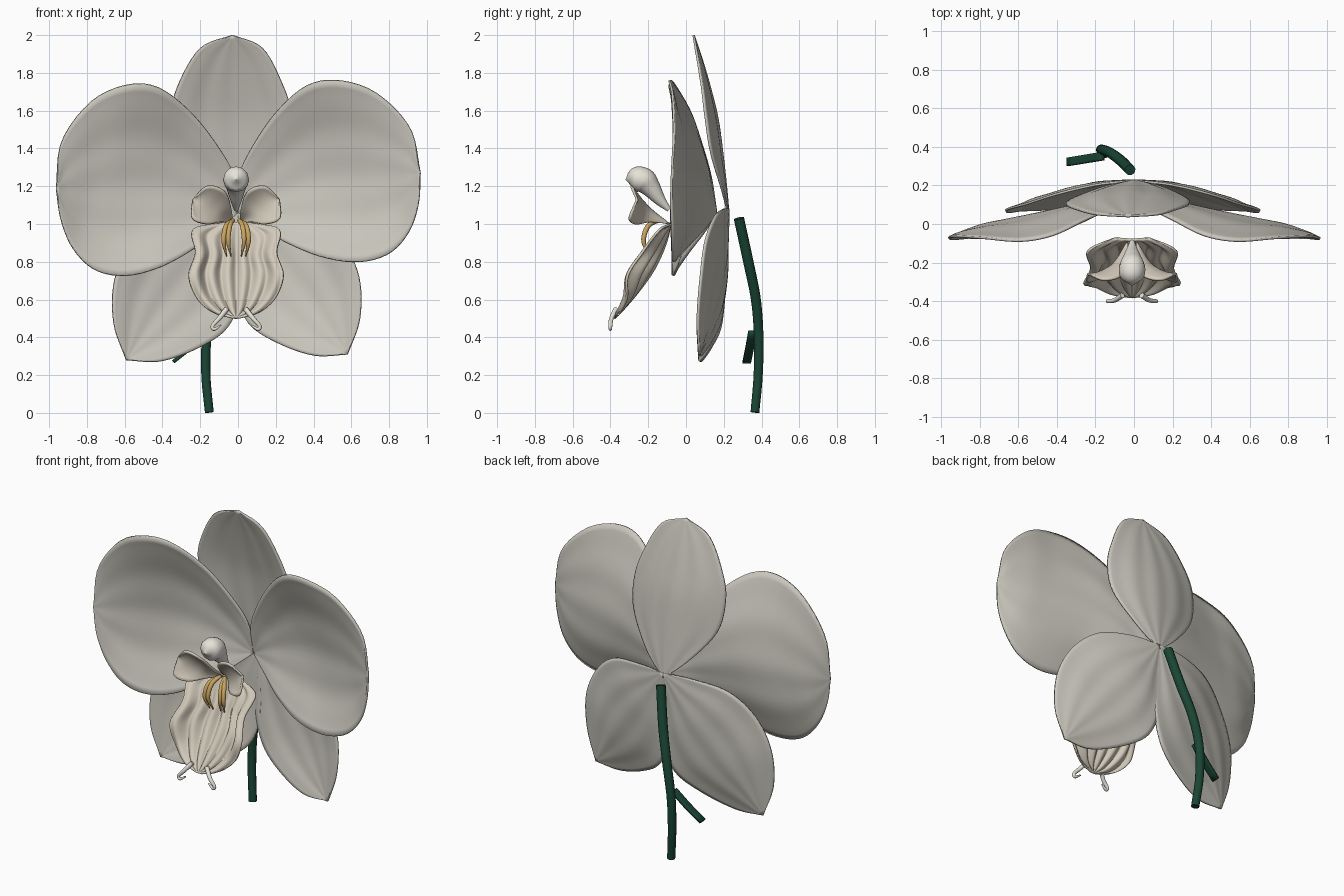
import bpy, bmesh, math
from mathutils import Vector

if "Cube" in bpy.data.objects:
    bpy.data.objects.remove(bpy.data.objects["Cube"])


def material(name, rgb):
    m = bpy.data.materials.new(name)
    m.diffuse_color = (*rgb, 1)
    m.use_nodes = True
    m.node_tree.nodes["Principled BSDF"].inputs["Base Color"].default_value = m.diffuse_color
    return m


PETAL = material("petal_white", (0.58, 0.56, 0.50))
LIP = material("lip_cream", (0.66, 0.60, 0.50))
PALE = material("column_white", (0.80, 0.77, 0.70))
GOLD = material("gold", (0.60, 0.38, 0.12))
GREEN = material("stem_green", (0.010, 0.060, 0.035))


def spline(pts, n):
    """Catmull-Rom through points of any dimension, n + 1 samples."""
    p = [Vector(q) for q in pts]
    p = [2 * p[0] - p[1]] + p + [2 * p[-1] - p[-2]]
    segs, out = len(pts) - 1, []
    for k in range(n + 1):
        f = k / n * segs
        i = min(int(f), segs - 1)
        t = f - i
        a, b, c, d = p[i:i + 4]
        out.append(0.5 * (2 * b + (c - a) * t + (2 * a - 5 * b + 4 * c - d) * t * t
                          + (3 * b - a - 3 * c + d) * t ** 3))
    return out


def sheet(name, left, mid, right, mat, ripple=0.003, waves=4, nu=36, nv=28, thick=0.012):
    """Thin petal lofted across two edge curves and a midrib."""
    a, m, b = (spline(c, nu) for c in (left, mid, right))
    bm = bmesh.new()
    rows = []
    for i in range(nu + 1):
        row = []
        for j in range(nv + 1):
            s = 2 * j / nv - 1
            v = a[i] * (s * (s - 1) / 2) + m[i] * (1 - s * s) + b[i] * (s * (s + 1) / 2)
            v.y += ripple * math.cos(waves * math.pi * s) * math.sin(math.pi * i / nu)
            row.append(bm.verts.new(v))
        rows.append(row)
    for r, q in zip(rows, rows[1:]):
        for j in range(nv):
            bm.faces.new((r[j], r[j + 1], q[j + 1], q[j]))
    bmesh.ops.remove_doubles(bm, verts=bm.verts, dist=0.0004)
    bmesh.ops.recalc_face_normals(bm, faces=bm.faces)
    for f in bm.faces:
        f.smooth = True
    me = bpy.data.meshes.new(name)
    bm.to_mesh(me)
    bm.free()
    me.materials.append(mat)
    ob = bpy.data.objects.new(name, me)
    bpy.context.collection.objects.link(ob)
    mod = ob.modifiers.new("thickness", "SOLIDIFY")
    mod.thickness, mod.offset = thick, 0
    return ob


def tube(name, pts, mat, n=24):
    """Round tube through (x, y, z, radius) points."""
    cu = bpy.data.curves.new(name, "CURVE")
    cu.dimensions, cu.bevel_depth, cu.bevel_resolution = "3D", 1, 4
    cu.use_fill_caps = True
    sp = cu.splines.new("POLY")
    sp.points.add(n)
    for q, v in zip(sp.points, spline(pts, n)):
        q.co = (v[0], v[1], v[2], 1)
        q.radius = max(v[3], 0.001)
    cu.materials.append(mat)
    ob = bpy.data.objects.new(name, cu)
    bpy.context.collection.objects.link(ob)
    bpy.ops.object.select_all(action="DESELECT")
    bpy.context.view_layer.objects.active = ob
    ob.select_set(True)
    bpy.ops.object.convert(target="MESH")
    bpy.ops.object.shade_smooth_by_angle(angle=math.radians(50))


def mirror(pts, rot=0, sx=1, sz=1, z0=1.07):
    """Mirror in x, then stretch and turn about the flower's centre."""
    out = []
    for x, y, z in pts:
        x, z = -x * sx, (z - z0) * sz
        out.append((x - rot * z, y, z0 + z + rot * x))
    return out


# Two broad side petals
base, tip = (0.0, 0.16, 1.06), (0.965, -0.075, 1.27)
up = [base, (0, .13, 1.24), (.07, .085, 1.40), (.2, .02, 1.59), (.36, -.06, 1.73),
      (.53, -.09, 1.76), (.73, -.075, 1.695), (.91, -.065, 1.51), tip]
mid = [base, (.1, .13, 1.12), (.22, .11, 1.17), (.36, .08, 1.22), (.5, .05, 1.25),
       (.65, .02, 1.26), (.78, -.005, 1.26), (.9, -.045, 1.26), tip]
low = [base, (.12, .10, .98), (.27, .02, .895), (.45, -.045, .825), (.64, -.07, .80),
       (.8, -.075, .845), (.905, -.075, .96), (.955, -.08, 1.11), tip]
sheet("petal_right", up, mid, low, PETAL)
sheet("petal_left", *[mirror(c, 0.1, 0.975, 1.04) for c in (up, mid, low)], PETAL)

# Two lower sepals
base, tip = (0.0, 0.225, 1.08), (0.58, 0.07, 0.31)
up = [base, (.2, .20, 1.08), (.4, .15, 1.04), (.55, .10, .91), (.64, .075, .72),
      (.645, .06, .5), tip]
mid = [base, (.1, .22, .95), (.2, .21, .83), (.31, .18, .70), (.4, .15, .58),
       (.49, .11, .45), tip]
low = [base, (-.01, .21, .88), (-.015, .20, .66), (.05, .18, .48), (.2, .13, .375),
       (.4, .08, .305), tip]
sheet("lower_sepal_right", up, mid, low, PETAL)
sheet("lower_sepal_left", *[mirror(c, 0, 1.02, 1.04) for c in (up, mid, low)], PETAL)

# Upper sepal
base, tip = (0, 0.225, 1.05), (-0.03, 0.04, 2.0)
sheet("upper_sepal",
      [base, (-.15, .19, 1.18), (-.31, .13, 1.38), (-.35, .10, 1.58), (-.315, .08, 1.74),
       (-.2, .05, 1.93), tip],
      [base, (0, .21, 1.2), (-.01, .19, 1.37), (-.02, .165, 1.55), (-.03, .13, 1.70),
       (-.03, .085, 1.86), tip],
      [base, (.14, .19, 1.18), (.27, .13, 1.38), (.285, .10, 1.57), (.235, .08, 1.74),
       (.13, .05, 1.93), tip], PETAL)

# Pleated lip
tip = (-.01, -.38, .5)
edge = [(.08, -.07, 1.0), (.22, -.15, .97), (.205, -.25, .85), (.24, -.33, .73),
        (.2, -.33, .61), (.11, -.36, .53), tip]
sheet("lip", [(-x - .02, y, z) for x, y, z in edge],
      [(-.01, -.08, 1.01), (-.01, -.11, .92), (-.01, -.15, .83), (-.01, -.20, .74),
       (-.01, -.27, .64), (-.01, -.34, .55), tip],
      edge, LIP, ripple=0.018, waves=6, nv=72)

# Cupped side lobes above the lip
base, tip = (.01, -.09, 1.0), (.22, -.26, 1.13)
lobe = ([base, (.015, -.19, 1.08), (.05, -.27, 1.17), (.14, -.29, 1.2), tip],
        [base, (.06, -.19, 1.055), (.11, -.23, 1.09), (.17, -.255, 1.11), tip],
        [base, (.07, -.19, 1.01), (.14, -.27, 1.0), (.22, -.30, 1.03), tip])
sheet("lip_lobe_right", *lobe, LIP, ripple=0, nu=20, nv=14)
sheet("lip_lobe_left", *[[(-x - .02, y, z) for x, y, z in c] for c in lobe], LIP,
      ripple=0, nu=20, nv=14)

# Column with rounded cap
tube("column", [(-.01, -.09, 1.075, .012), (-.01, -.14, 1.13, .032), (-.01, -.185, 1.19, .052),
                (-.01, -.225, 1.23, .068), (-.01, -.28, 1.24, .058),
                (-.01, -.32, 1.235, .001)], PALE, 32)

for side, s in (("left", -1), ("right", 1)):
    # Gold horns in the throat
    for part, w in (("inner", .042), ("outer", .066)):
        tube(f"{part}_horn_{side}",
             [(s * .015 - .01, -.14, 1.02, .010), (s * w * .8 - .01, -.2, .99, .013),
              (s * w - .01, -.225, .91, .012), (s * (w - .015) - .01, -.195, .83, .003)],
             GOLD, 16)
    # Hooked tendrils at the lip's tip
    tube(f"tendril_{side}",
         [(s * .05 - .01, -.37, .55, .014), (s * .09 - .01, -.395, .50, .012),
          (s * .125 - .01, -.40, .46, .01), (s * .115 - .01, -.40, .443, .009),
          (s * .08 - .01, -.395, .465, .004)], PALE, 20)

# Stem and its small flat bract
tube("stem", [(-.02, .28, 1.03, .028), (-.07, .33, .8, .028), (-.125, .37, .6, .027),
              (-.165, .385, .4, .026), (-.17, .382, .2, .025), (-.152, .365, .003, .024)], GREEN)
sheet("bract", *[[(-.16, .352 + d, .43), (-.25, .337 + d, .345), (-.343, .322 + d, .27)]
                 for d in (-.022, 0, .022)], GREEN, ripple=0, nu=6, nv=4, thick=0.02)
